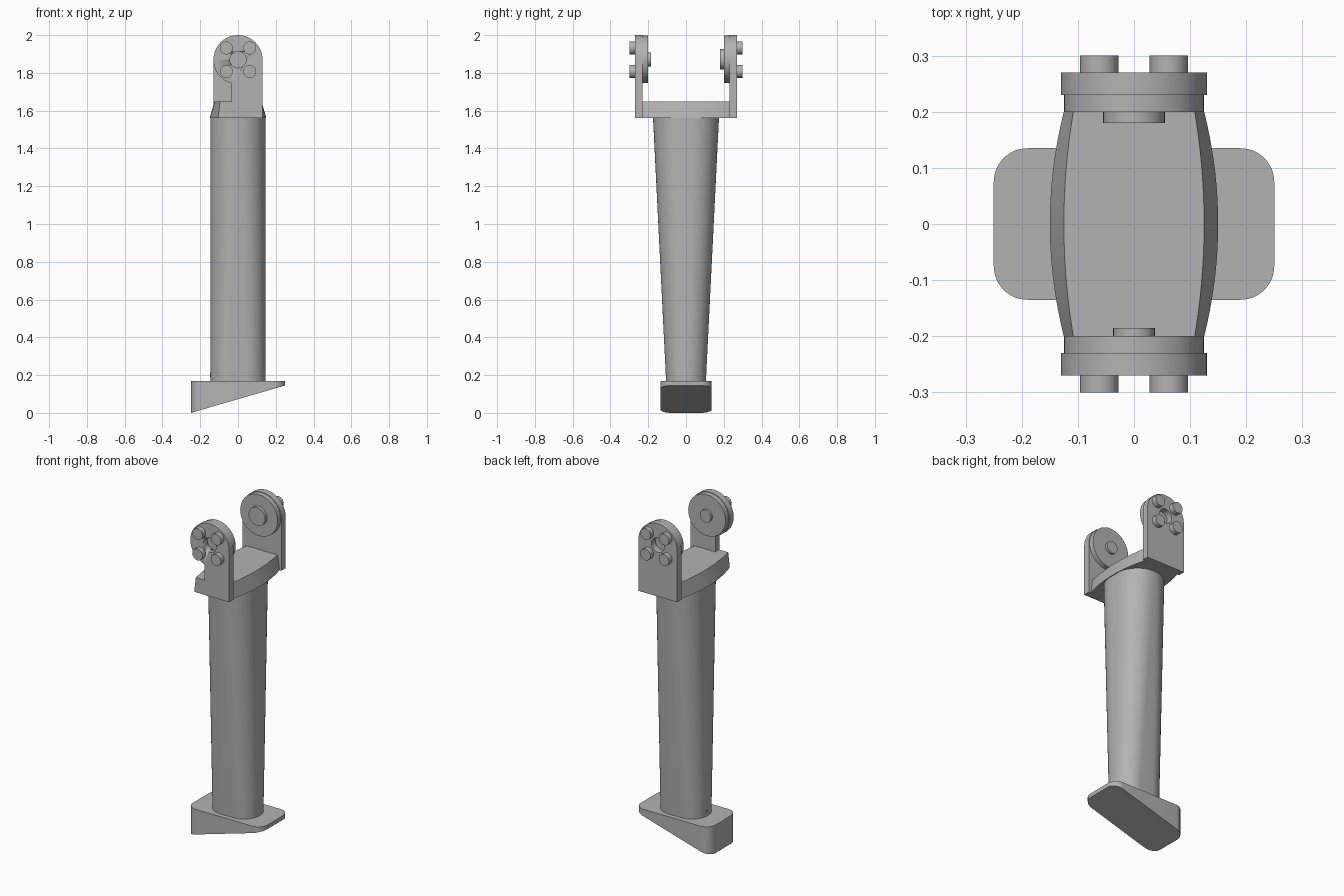
import bpy, bmesh, math
from mathutils import Matrix, Vector

if "Cube" in bpy.data.objects:
    bpy.data.objects.remove(bpy.data.objects["Cube"])

grey = bpy.data.materials.new("plain grey")
grey.use_nodes = True
COLOR = (0.45, 0.45, 0.45, 1)
grey.diffuse_color = COLOR
grey.node_tree.nodes["Principled BSDF"].inputs["Base Color"].default_value = COLOR


def loft(name, lower, upper, smooth=True):
    """Solid between two matching loops of points."""
    bm = bmesh.new()
    a = [bm.verts.new(p) for p in lower]
    b = [bm.verts.new(p) for p in upper]
    bm.faces.new(a)
    bm.faces.new(b)
    for i in range(len(a)):
        j = (i + 1) % len(a)
        bm.faces.new((a[i], a[j], b[j], b[i]))
    bmesh.ops.recalc_face_normals(bm, faces=bm.faces)
    mesh = bpy.data.meshes.new(name)
    bm.to_mesh(mesh)
    bm.free()
    mesh.materials.append(grey)
    ob = bpy.data.objects.new(name, mesh)
    bpy.context.collection.objects.link(ob)
    if smooth:
        bpy.ops.object.select_all(action='DESELECT')
        ob.select_set(True)
        bpy.context.view_layer.objects.active = ob
        bpy.ops.object.shade_smooth_by_angle(angle=math.radians(30))
    return ob


def rounded(hx, hy, r, steps=12):
    """Rounded rectangle outline in x and y."""
    pts = []
    for q, (sx, sy) in enumerate(((1, 1), (-1, 1), (-1, -1), (1, -1))):
        for i in range(steps + 1):
            t = (q + i / steps) * math.pi / 2
            pts.append((sx * (hx - r) + r * math.cos(t), sy * (hy - r) + r * math.sin(t)))
    return pts


def arc(r, start, end, cz, n=40, cx=0):
    return [(cx + r * math.cos(start + (end - start) * i / n),
             cz + r * math.sin(start + (end - start) * i / n)) for i in range(n + 1)]


def slab(name, profile, y0, y1):
    """Extrude an x-z profile along y."""
    return loft(name, [(x, y0, z) for x, z in profile], [(x, y1, z) for x, z in profile])


def disc(name, x, z, r, y0, y1):
    return slab(name, arc(r, 0, math.tau * 47 / 48, z, 47, x), y0, y1)


# Wedge foot
plan = rounded(0.25, 0.135, 0.06)
foot = loft("foot", [(x, y, 0.145 * (x + 0.25) / 0.5) for x, y in plan],
            [(x, y, 0.17) for x, y in plan])

# Tapered leg
leg = loft("leg", [(x, y, 0.16) for x, y in rounded(0.145, 0.105, 0.1)],
           [(x, y, 1.57) for x, y in rounded(0.145, 0.175, 0.14)])

# Small peg at the base of the leg
disc("leg_peg", 0, 0, 0.01, -0.147, -0.135).matrix_world = (
    Matrix.Translation((0, 0, 0.2)) @ Matrix.Rotation(-math.pi / 2, 4, 'Z'))

# Bowed cross plate with sloping sides
def bowed(width, curve, z, n=24):
    ys = [0.268 * (2 * i / n - 1) for i in range(n + 1)]
    side = [(width - curve * y * y, y, z) for y in ys]
    return side + [(-x, y, z) for x, y, z in reversed(side)]

loft("cross_plate", bowed(0.15, 0.62, 1.56), bowed(0.125, 0.42, 1.648))

# Brackets, with the lower corner cut away on the front one
CZ, R = 1.87, 0.13
notch = math.pi + math.acos(0.035 / R)
front_profile = [(-0.035, 1.56), (R, 1.56)] + arc(R, 0, notch, CZ)
back_profile = [(-R, 1.56), (R, 1.56)] + arc(R, 0, math.pi, CZ)

for side, s, profile, boss in (("front", -1, front_profile, 0.037),
                               ("back", 1, back_profile, 0.055)):
    bracket = slab(side + "_bracket", profile, s * 0.23, s * 0.27)
    # Central bore
    cutter = disc(side + "_bore_cutter", 0, CZ, 0.043, s * 0.22, s * 0.29)
    cutter.hide_render = True
    cutter.hide_set(True)
    cut = bracket.modifiers.new("bore", 'BOOLEAN')
    cut.object = cutter
    cut.solver = 'EXACT'
    # Inner disc and boss
    disc(side + "_disc", 0, CZ + 0.002, 0.125, s * 0.2, s * 0.231)
    disc(side + "_boss", 0, CZ + 0.002, boss, s * (0.185 if s < 0 else 0.18), s * 0.205)
    # Four bolts
    for i in (-1, 1):
        for j in (-1, 1):
            disc(side + "_bolt", i * 0.062, CZ + j * 0.062, 0.034, s * 0.265, s * 0.3)
